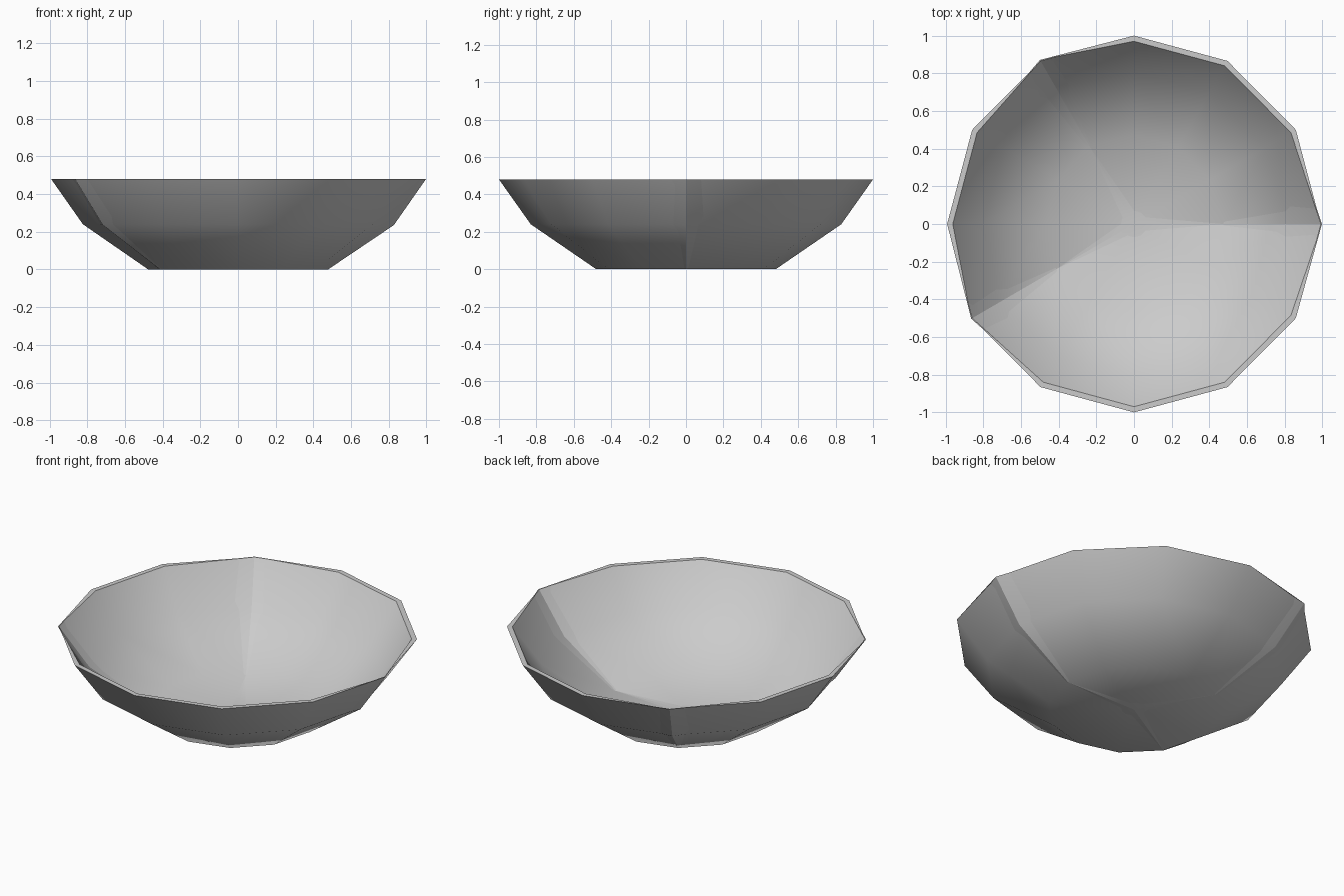
import bpy, bmesh, math

if "Cube" in bpy.data.objects:
    bpy.data.objects.remove(bpy.data.objects["Cube"])

# Outer profile: radius, height, and inward direction used for the wall thickness
PROFILE = [(0.48, 0.0, -0.3, 0.95), (0.83, 0.24, -0.68, 0.73), (1.0, 0.48, -1.0, 0.0)]
THICK = 0.03     # wall thickness in the middle of a panel
SEAM = -0.006    # the inner skin slips just outside the outer skin at the seams


def panel(name, first, last):
    """One thin, closed bowl panel spanning 30-degree steps first..last."""
    bm = bmesh.new()

    def skin(inner):
        centre = bm.verts.new((0, 0, 0.001 if inner else 0.006))
        cols = []
        for i in range(first, last + 1):
            a = math.radians(30 * i)
            t = 0 if not inner else (SEAM if i in (first, last) else THICK)
            col = [centre]
            for r, z, dr, dz in PROFILE:
                rr = r + dr * t
                col.append(bm.verts.new((0.992 * rr * math.cos(a), rr * math.sin(a),
                                         max(0, z + dz * t))))
            cols.append(col)
        for p, q in zip(cols, cols[1:]):
            bm.faces.new((p[0], p[1], q[1]) if inner else (p[0], q[1], p[1]))
            for k in (1, 2):
                f = (p[k], p[k + 1], q[k + 1], q[k])
                bm.faces.new(f if inner else f[::-1])
        return cols

    outer, inner = skin(False), skin(True)
    # Rim along the top
    for j in range(len(outer) - 1):
        bm.faces.new((inner[j][3], outer[j][3], outer[j + 1][3], inner[j + 1][3]))
    # Seam edges
    for k in range(3):
        o, n = outer[0], inner[0]
        bm.faces.new((o[k], o[k + 1], n[k + 1], n[k]))
        o, n = outer[-1], inner[-1]
        bm.faces.new((n[k], n[k + 1], o[k + 1], o[k]))

    me = bpy.data.meshes.new(name)
    bm.to_mesh(me)
    bm.free()
    ob = bpy.data.objects.new(name, me)
    bpy.context.collection.objects.link(ob)
    bpy.ops.object.select_all(action='DESELECT')
    ob.select_set(True)
    bpy.context.view_layer.objects.active = ob
    bpy.ops.object.shade_smooth_by_angle(angle=math.radians(45))


# Three panels meeting at the seams at 0, 120 and 210 degrees
panel("back_right_panel", 0, 4)
panel("left_panel", 4, 7)
panel("front_panel", 7, 12)
